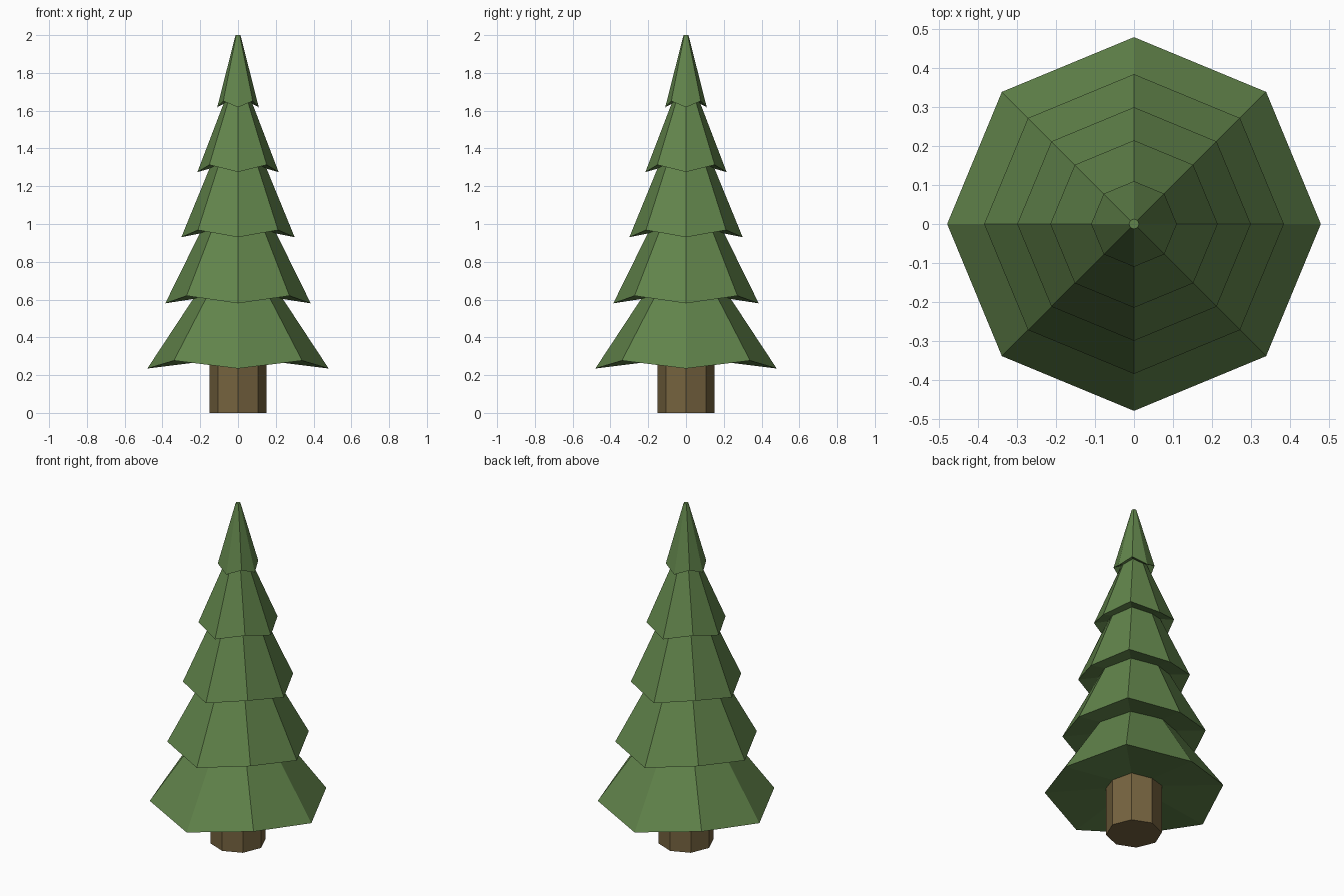
import bpy, bmesh
from math import cos, sin, pi

if "Cube" in bpy.data.objects:
    bpy.data.objects.remove(bpy.data.objects["Cube"])

SIDES = 8


def material(name, color):
    m = bpy.data.materials.new(name)
    m.diffuse_color = color
    m.use_nodes = True
    m.node_tree.nodes["Principled BSDF"].inputs["Base Color"].default_value = m.diffuse_color
    return m


def ring(bm, radius, z, lift=0.0):
    # octagon whose diagonal corners are raised by lift
    return [bm.verts.new((radius * cos(2 * pi * i / SIDES),
                          radius * sin(2 * pi * i / SIDES),
                          z + lift * (i % 2))) for i in range(SIDES)]


def frustum(name, mat, r0, z0, r1, z1, lift=0.0, hollow=0.0):
    bm = bmesh.new()
    low, top = ring(bm, r0, z0, lift), ring(bm, r1, z1)
    centre = bm.verts.new((0, 0, z0 + hollow))
    for i in range(SIDES):
        j = (i + 1) % SIDES
        bm.faces.new((low[i], low[j], top[j], top[i]))
        bm.faces.new((low[j], low[i], centre))
    bm.faces.new(top)
    bmesh.ops.recalc_face_normals(bm, faces=bm.faces)
    mesh = bpy.data.meshes.new(name)
    bm.to_mesh(mesh)
    bm.free()
    obj = bpy.data.objects.new(name, mesh)
    bpy.context.collection.objects.link(obj)
    mesh.materials.append(mat)


green = material("needles", (0.12, 0.23, 0.07, 1))
brown = material("bark", (0.18, 0.125, 0.05, 1))

# Trunk
frustum("trunk", brown, 0.15, 0.0, 0.15, 0.34)

# Branch tiers: bottom radius, bottom z, top radius, top z, corner lift
tiers = [
    (0.48, 0.235, 0.20, 0.66, 0.042),
    (0.385, 0.58, 0.178, 1.00, 0.04),
    (0.30, 0.93, 0.128, 1.35, 0.038),
    (0.215, 1.275, 0.06, 1.68, 0.038),
    (0.11, 1.618, 0.013, 2.00, 0.033),
]
for n, (r0, z0, r1, z1, lift) in enumerate(tiers, 1):
    frustum(f"branch_tier_{n}", green, r0, z0, r1, z1, lift, 0.06)
